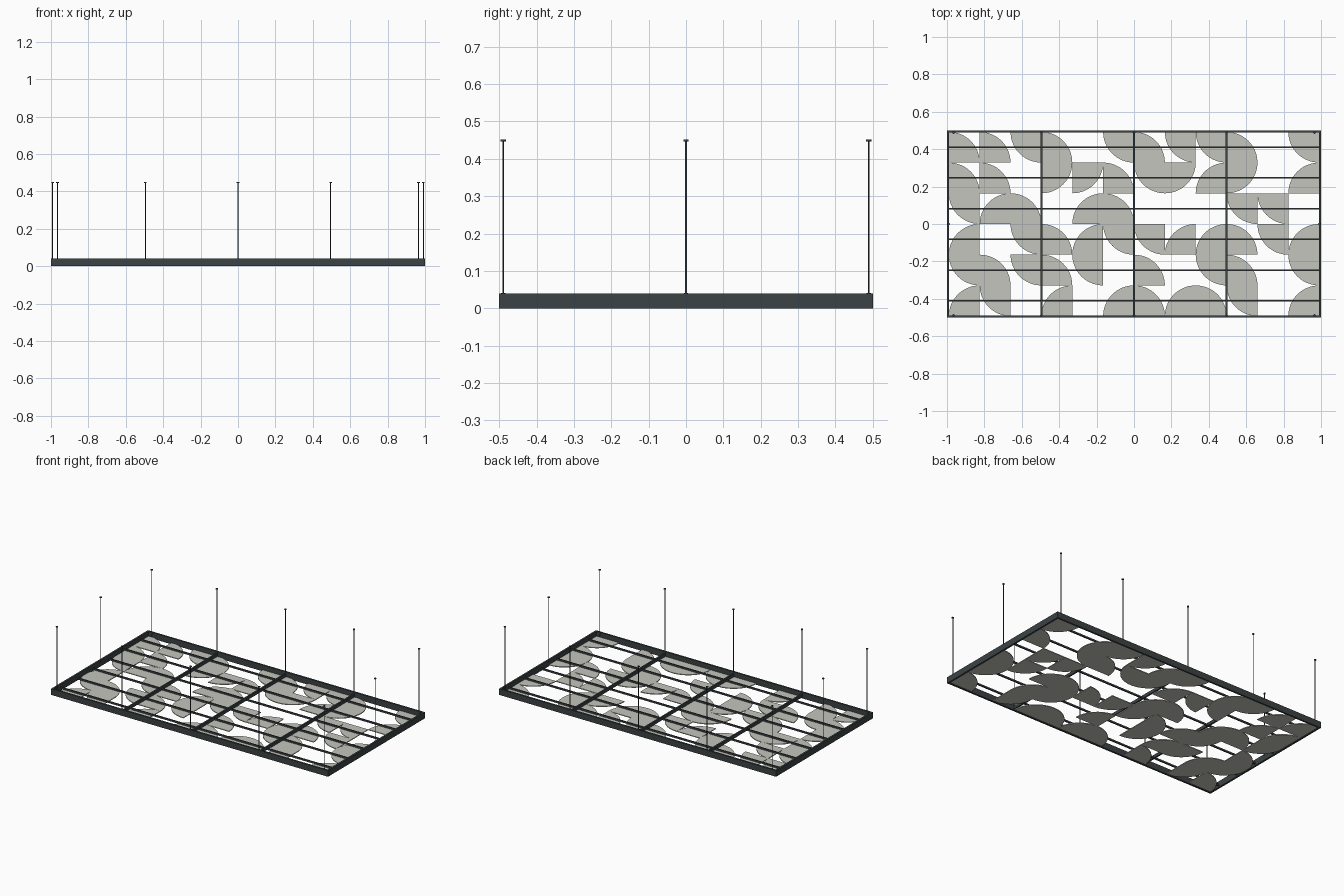
import bpy, bmesh, math
from mathutils import Matrix

if "Cube" in bpy.data.objects:
    bpy.data.objects.remove(bpy.data.objects["Cube"])


def material(name, rgb):
    m = bpy.data.materials.new(name)
    m.diffuse_color = (*rgb, 1)
    m.use_nodes = True
    m.node_tree.nodes["Principled BSDF"].inputs["Base Color"].default_value = m.diffuse_color
    return m


DARK = material("dark_metal", (0.045, 0.055, 0.058))
FELT = material("pale_felt", (0.56, 0.56, 0.51))


def finish(bm, name, mat):
    bmesh.ops.recalc_face_normals(bm, faces=bm.faces)
    me = bpy.data.meshes.new(name)
    bm.to_mesh(me)
    bm.free()
    me.materials.append(mat)
    ob = bpy.data.objects.new(name, me)
    bpy.context.collection.objects.link(ob)
    return ob


def box(bm, x0, x1, y0, y1, z0, z1):
    m = Matrix.Translation(((x0 + x1) / 2, (y0 + y1) / 2, (z0 + z1) / 2))
    m = m @ Matrix.Diagonal((x1 - x0, y1 - y0, z1 - z0, 1))
    bmesh.ops.create_cube(bm, size=1, matrix=m)


def rod(bm, x, y, z0, z1, r, n=12):
    bmesh.ops.create_cone(bm, cap_ends=True, segments=n, radius1=r, radius2=r,
                          depth=z1 - z0,
                          matrix=Matrix.Translation((x, y, (z0 + z1) / 2)))


# Outer frame
T = 0.012
bm = bmesh.new()
for s in (-1, 1):
    y = sorted((s * 0.5, s * (0.5 - T)))
    box(bm, -1, 1, *y, 0, 0.04)
    x = sorted((s, s * (1 - T)))
    box(bm, *x, -0.5 + T, 0.5 - T, 0, 0.04)
finish(bm, "outer_frame", DARK)

# Cross bars between the four bays, and long rails over each tile row
CX, CY = 1.98 / 12, 0.985 / 6
bm = bmesh.new()
for x in (-0.495, 0, 0.495):
    box(bm, x - 0.005, x + 0.005, -0.49, 0.49, 0.009, 0.03)
finish(bm, "cross_bars", DARK)
bm = bmesh.new()
for r in range(6):
    y = (2.5 - r) * CY
    box(bm, -0.99, 0.99, y - 0.004, y + 0.004, 0.009, 0.02)
finish(bm, "long_rails", DARK)

# Quarter-disc tiles: letter gives the corner holding the arc centre
# a upper left, b upper right, c lower left, d lower right
PATTERN = ["ccbc.bcbbc.b",
           "cc.aacbada.d",
           "bdc.dc...bb.",
           "d.bcdbbddcbd",
           "bcbcb.c.bc.b",
           "db.d.dcdcb.d"]
CORNER = {"a": (0, 1), "b": (1, 1), "c": (0, 0), "d": (1, 0)}
Z0, Z1 = 0.004, 0.009
bm = bmesh.new()
for r, row in enumerate(PATTERN):
    for c, key in enumerate(row):
        if key == ".":
            continue
        i, j = CORNER[key]
        ox = (c - 6 + i) * CX
        oy = (2 - r + j) * CY
        sx, sy = 1 - 2 * i, 1 - 2 * j
        pts = [(ox, oy)]
        for k in range(17):
            t = k / 16 * math.pi / 2
            pts.append((ox + sx * CX * math.cos(t), oy + sy * CY * math.sin(t)))
        face = bm.faces.new([bm.verts.new((x, y, Z0)) for x, y in pts])
        ext = bmesh.ops.extrude_face_region(bm, geom=[face], use_keep_orig=True)
        top = [v for v in ext["geom"] if isinstance(v, bmesh.types.BMVert)]
        bmesh.ops.translate(bm, verts=top, vec=(0, 0, Z1 - Z0))
finish(bm, "quarter_disc_tiles", FELT)

# Suspension rods with end caps and sockets
spots = [(x, y) for x in (-0.965, -0.495, 0, 0.495, 0.965) for y in (-0.489, 0.489)]
spots += [(-0.991, 0), (0.991, 0)]
bm = bmesh.new()
for x, y in spots:
    rod(bm, x, y, 0.003, 0.45, 0.0025)
    rod(bm, x, y, 0.446, 0.451, 0.007)
    rod(bm, x, y, 0.03, 0.041, 0.006)
finish(bm, "suspension_rods", DARK)
